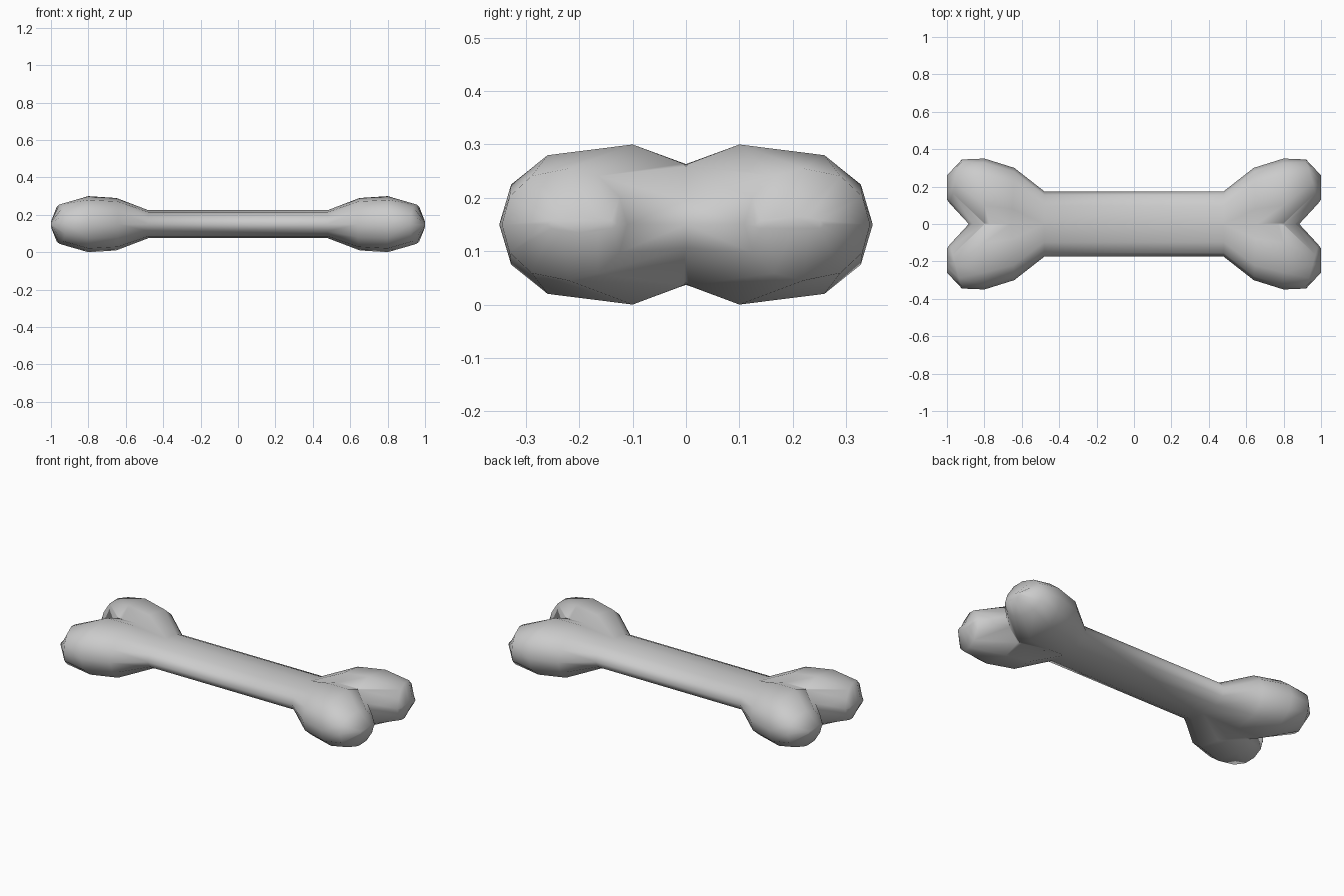
import bpy, bmesh, math
from mathutils import Vector

cube = bpy.data.objects.get("Cube")
if cube:
    bpy.data.objects.remove(cube, do_unlink=True)

MID = 0.15      # height of the bone's centre line
SIDES = 12

bone_grey = bpy.data.materials.new("bone_grey")
bone_grey.use_nodes = True
grey = (0.6, 0.6, 0.6, 1)
bone_grey.diffuse_color = grey
bone_grey.node_tree.nodes["Principled BSDF"].inputs["Base Color"].default_value = grey

# Rings: outer edge, centre, inner edge (x, y), half height, outer roundness, inner falloff
rings = [
    ((0, .175), (0, 0), (0, -.175), .075, .85, 1),
    ((.48, .175), (.48, 0), (.48, -.175), .075, .85, 1),
    ((.64, .30), (.65, .08), (.67, -.12), .14, .65, 1.9),
    ((.80, .35), (.80, .10), (.80, -.09), .15, .65, 1.9),
    ((.92, .345), (.955, .22), (.985, .11), .105, .85, 1),
    ((1.0, .26), (1.0, .20), (1.0, .13), .015, 1, 1),
]


def add_ring(bm, outer, centre, inner, height, roundness, falloff):
    verts = []
    for i in range(SIDES):
        angle = math.tau * i / SIDES
        c, s = math.cos(angle), math.sin(angle)
        side, power, drop = (outer, roundness, 1) if c > 0 else (inner, 1, falloff)
        flat = Vector(centre).lerp(Vector(side), abs(c) ** power)
        z = MID + math.copysign(height * abs(s) ** drop, s)
        verts.append(bm.verts.new((flat.x, flat.y, z)))
    return verts


# Half shaft and one knob, lofted through the rings and trimmed at the middle
bm = bmesh.new()
loops = [add_ring(bm, *ring) for ring in rings]
for a, b in zip(loops, loops[1:]):
    for i in range(SIDES):
        j = (i + 1) % SIDES
        bm.faces.new((a[i], a[j], b[j], b[i]))
bm.faces.new(loops[-1])
bmesh.ops.bisect_plane(bm, geom=bm.verts[:] + bm.edges[:] + bm.faces[:], dist=1e-5,
                       plane_co=(0, 0, 0), plane_no=(0, 1, 0), clear_inner=True)
bmesh.ops.recalc_face_normals(bm, faces=bm.faces[:])

mesh = bpy.data.meshes.new("bone")
bm.to_mesh(mesh)
bm.free()
mesh.materials.append(bone_grey)
bone = bpy.data.objects.new("bone", mesh)
bpy.context.collection.objects.link(bone)

# Mirror to the other knobs
mirror = bone.modifiers.new("mirror", 'MIRROR')
mirror.use_axis = (True, True, False)
mirror.merge_threshold = 0.001
mesh.shade_smooth()
